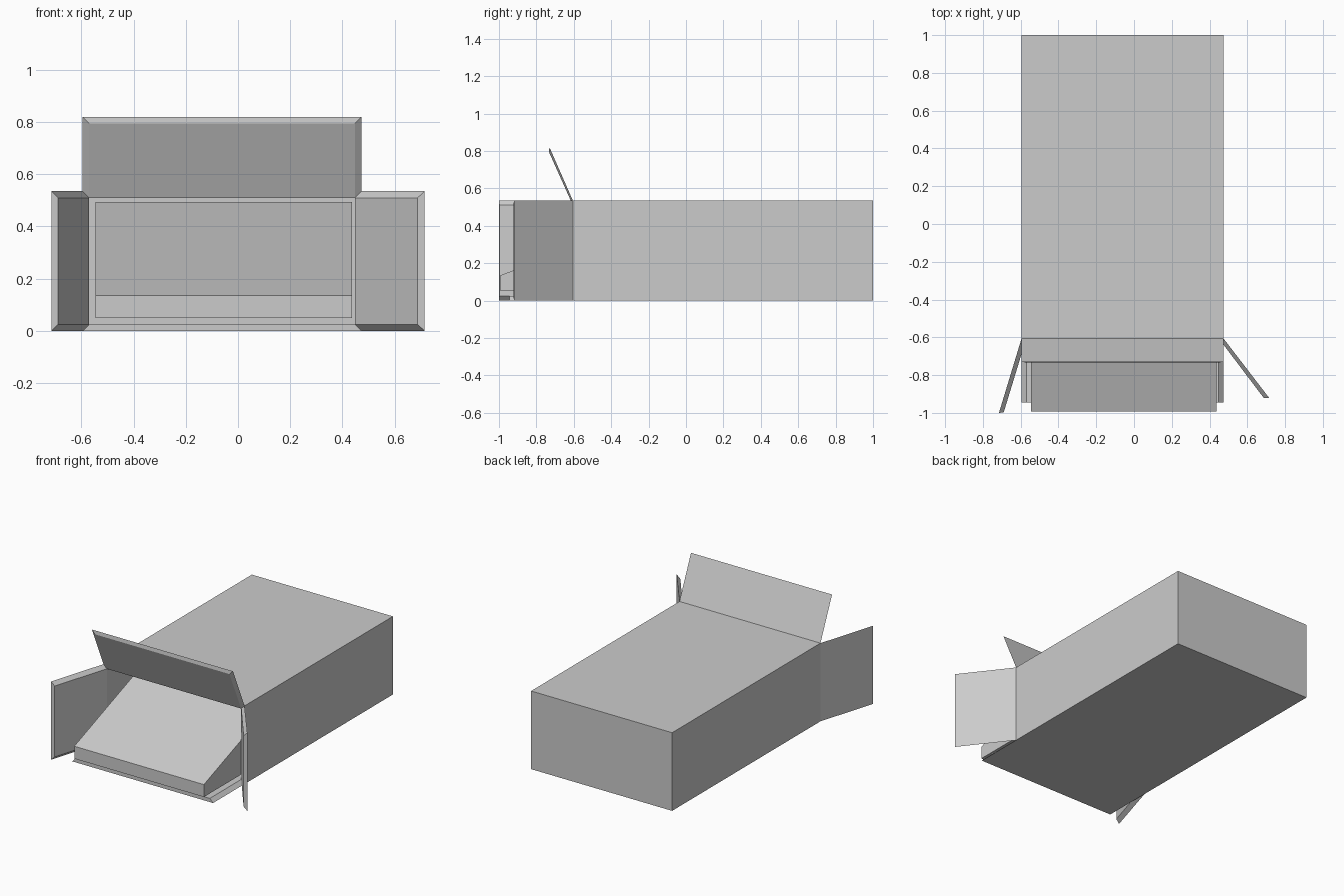
import bpy

if "Cube" in bpy.data.objects:
    bpy.data.objects.remove(bpy.data.objects["Cube"])

# Carton: outer sleeve dimensions, wall inset and mouth position
X0, X1, H, T = -0.595, 0.473, 0.535, 0.025
MOUTH, BACK = -0.605, 1.0


def add_mesh(name, verts, faces):
    mesh = bpy.data.meshes.new(name)
    mesh.from_pydata(verts, [], faces)
    mesh.update()
    obj = bpy.data.objects.new(name, mesh)
    bpy.context.collection.objects.link(obj)
    return obj


def rect(x0, x1, z0, z1, y):
    return [(x0, y, z0), (x1, y, z0), (x1, y, z1), (x0, y, z1)]


def ring(a, b):
    """Four side faces joining two quads that start at indices a and b."""
    return [(a + i, a + (i + 1) % 4, b + (i + 1) % 4, b + i) for i in range(4)]


def recalc(obj):
    import bmesh
    bm = bmesh.new()
    bm.from_mesh(obj.data)
    bmesh.ops.recalc_face_normals(bm, faces=bm.faces)
    bm.to_mesh(obj.data)
    bm.free()


# Box body: outer shell, mouth rim and inner cavity
inner = (X0 + T, X1 - T, T, H - T)
body = add_mesh(
    "box_body",
    rect(X0, X1, 0, H, MOUTH) + rect(X0, X1, 0, H, BACK)
    + rect(*inner, MOUTH) + rect(*inner, BACK - T),
    ring(0, 4) + [(4, 5, 6, 7)] + ring(0, 8) + ring(8, 12) + [(12, 13, 14, 15)])
recalc(body)


def flap(name, outer, inner_face):
    """Flap with mitred edges: full-size outer face, smaller inner face."""
    obj = add_mesh(name, outer + inner_face,
                   [(0, 1, 2, 3), (4, 5, 6, 7)] + ring(0, 4))
    recalc(obj)


def side_flap(name, hinge, tip, hinge_in, tip_in):
    quad = lambda h, t, z0, z1: [(*h, z0), (*t, z0), (*t, z1), (*h, z1)]
    flap(name, quad(hinge, tip, 0, H), quad(hinge_in, tip_in, T, H - T))


def cross_flap(name, hinge, tip, hinge_in, tip_in):
    quad = lambda h, t, x0, x1: [(x0, *h), (x1, *h), (x1, *t), (x0, *t)]
    flap(name, quad(hinge, tip, X0, X1),
         quad(hinge_in, tip_in, X0 + T, X1 - T))


# Four open flaps
side_flap("left_flap", (X0, MOUTH), (-0.715, -1.0),
          (X0 + T, MOUTH), (-0.69, -0.998))
side_flap("right_flap", (X1, MOUTH), (0.715, -0.92),
          (X1 - T, MOUTH), (0.688, -0.922))
cross_flap("top_flap", (MOUTH, H), (-0.73, 0.82),
           (MOUTH, H - T), (-0.733, 0.795))
cross_flap("bottom_flap", (MOUTH, 0), (-0.945, 0),
           (MOUTH, T), (-0.945, T))

# Inner block with sloping front, extruded across the box
profile = [(-0.993, 0.05), (-0.993, 0.135), (-0.03, 0.493), (0.6, 0.493), (0.6, 0.05)]
n = len(profile)
block = add_mesh(
    "inner_block",
    [(x, y, z) for x in (-0.545, 0.437) for y, z in profile],
    [tuple(range(n)), tuple(range(n, 2 * n))]
    + [(i, (i + 1) % n, n + (i + 1) % n, n + i) for i in range(n)])
recalc(block)
